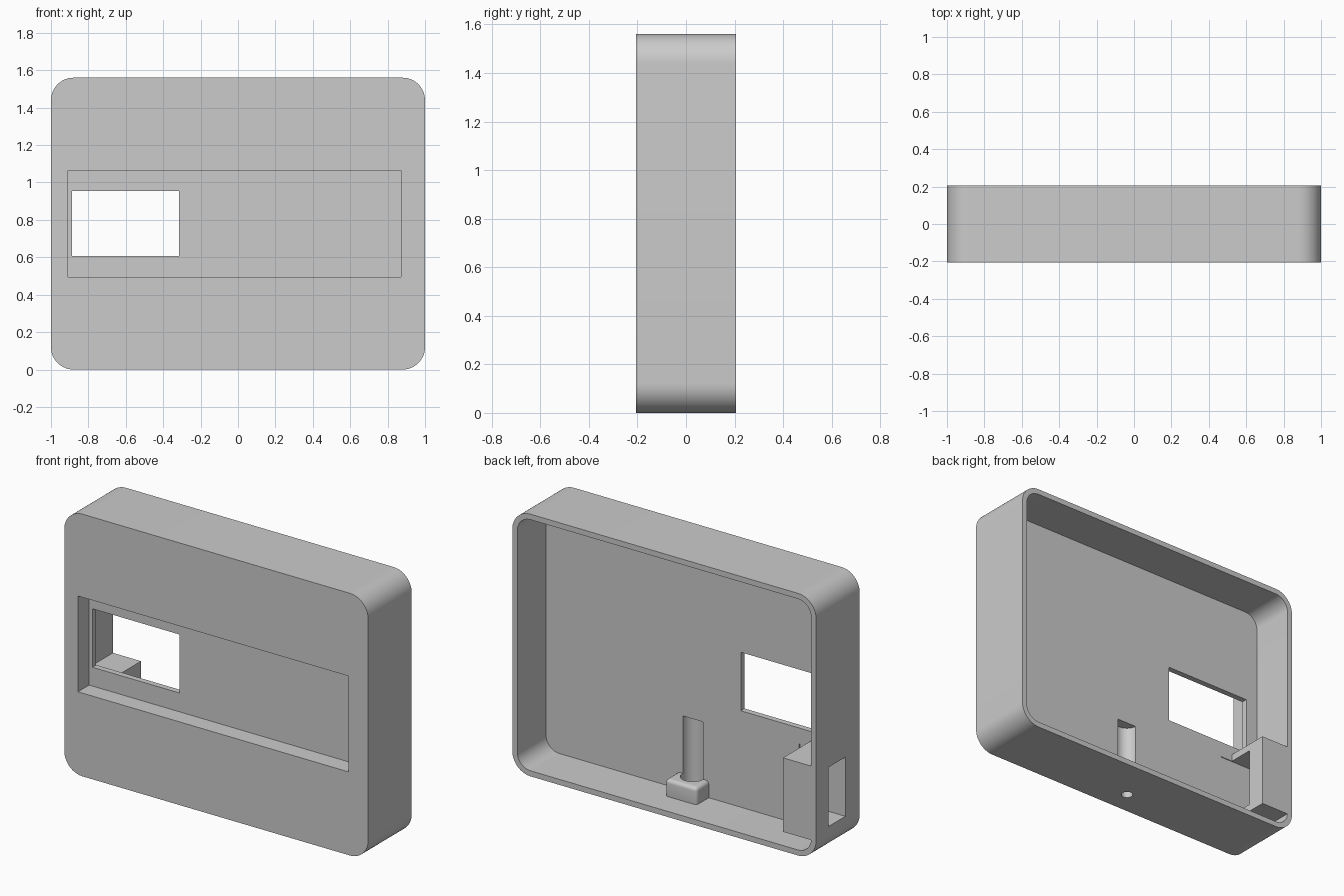
import bpy, bmesh
from mathutils import Vector, Matrix

cube = bpy.data.objects.get("Cube")
if cube:
    bpy.data.objects.remove(cube, do_unlink=True)

# Single grey plastic
grey = bpy.data.materials.new("grey_plastic")
grey.use_nodes = True
colour = (0.6, 0.6, 0.6, 1)
grey.diffuse_color = colour
grey.node_tree.nodes["Principled BSDF"].inputs["Base Color"].default_value = colour


def finish(name, bm):
    bmesh.ops.recalc_face_normals(bm, faces=bm.faces)
    mesh = bpy.data.meshes.new(name)
    bm.to_mesh(mesh)
    bm.free()
    mesh.materials.append(grey)
    obj = bpy.data.objects.new(name, mesh)
    bpy.context.collection.objects.link(obj)
    return obj


def box(name, x, y, z, radius=0, segments=10, all_edges=False):
    """Box from ranges; rounds the edges running along y, or every edge."""
    bm = bmesh.new()
    lo, hi = Vector((x[0], y[0], z[0])), Vector((x[1], y[1], z[1]))
    bmesh.ops.create_cube(bm, size=1)
    bmesh.ops.scale(bm, vec=hi - lo, verts=bm.verts)
    bmesh.ops.translate(bm, vec=(lo + hi) / 2, verts=bm.verts)
    if radius:
        edges = [e for e in bm.edges
                 if all_edges or abs(e.verts[0].co.y - e.verts[1].co.y) > 1e-4]
        bmesh.ops.bevel(bm, geom=edges, offset=radius, segments=segments,
                        profile=0.5, affect='EDGES')
    return finish(name, bm)


def cylinder(name, y, z, radius):
    """Upright cylinder on the centre plane."""
    bm = bmesh.new()
    bmesh.ops.create_cone(bm, cap_ends=True, segments=48, radius1=radius,
                          radius2=radius, depth=z[1] - z[0],
                          matrix=Matrix.Translation((0, y, (z[0] + z[1]) / 2)))
    return finish(name, bm)


def cut(target, *cutters):
    bpy.context.view_layer.objects.active = target
    for cutter in cutters:
        mod = target.modifiers.new("cut", 'BOOLEAN')
        mod.operation = 'DIFFERENCE'
        mod.solver = 'EXACT'
        mod.object = cutter
        bpy.ops.object.modifier_apply(modifier=mod.name)


HALF_Y, HEIGHT, WALL = 0.205, 1.56, 0.033
FLOOR = -0.065     # inner face of the thick front plate

# Main parts
case_shell = box("case_shell", (-1, 1), (-HALF_Y, HALF_Y), (0, HEIGHT), 0.12, 14)
port_block = box("port_block", (-0.975, -0.782), (FLOOR - 0.02, HALF_Y), (0.115, 0.555))
screw_boss = box("screw_boss", (-0.105, 0.105), (-0.1, 0.05), (0.005, 0.133),
                 0.022, 5, all_edges=True)

# Cutters
cavity = box("cavity_cutter", (-1 + WALL, 1 - WALL), (FLOOR, 0.4),
             (WALL, HEIGHT - WALL), 0.12 - WALL, 14)
recess = box("recess_cutter", (-0.91, 0.872), (-0.4, -0.1), (0.495, 1.065))
window = box("window_cutter", (-0.888, -0.315), (-0.3, 0), (0.607, 0.955))
slot = box("port_cutter", (-1.2, -0.7), (FLOOR - 0.005, 0.09), (0.16, 0.512))
bore = cylinder("bore_cutter", -0.062, (0.05, 0.474), 0.066)
screw_hole = cylinder("screw_hole_cutter", -0.062, (-0.1, 0.07), 0.033)

cut(case_shell, cavity, recess, window, slot, bore, screw_hole)
cut(port_block, slot)
cut(screw_boss, bore, screw_hole)

for helper in (cavity, recess, window, slot, bore, screw_hole):
    bpy.data.objects.remove(helper, do_unlink=True)

# Smooth rounded corners, sharp edges elsewhere
bpy.ops.object.select_all(action='DESELECT')
for part in (case_shell, port_block, screw_boss):
    part.select_set(True)
bpy.context.view_layer.objects.active = case_shell
bpy.ops.object.shade_smooth_by_angle(angle=0.52)
